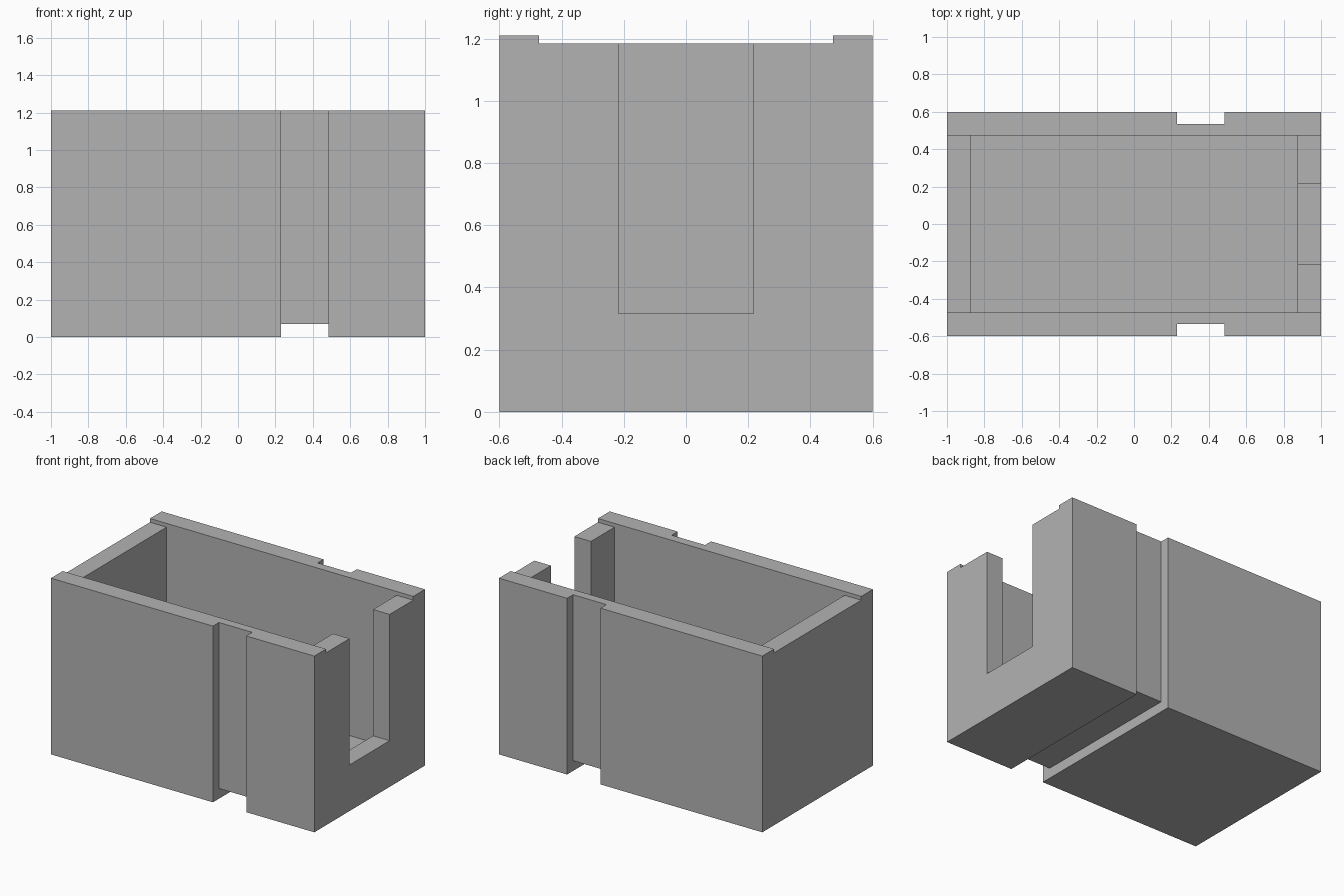
import bpy
import bmesh
from mathutils import Vector

if "Cube" in bpy.data.objects:
    bpy.data.objects.remove(bpy.data.objects["Cube"], do_unlink=True)

LENGTH, DEPTH, HEIGHT = 2.0, 1.2, 1.21
RIM = 1.184            # top of the two lower end walls
INNER_X, INNER_Y = 0.874, 0.473
FLOOR = 0.125
GROOVE = (0.23, 0.483)  # x range of the outer strap groove
GROOVE_DEPTH = 0.065
OVER = 0.1             # how far cutters reach past the surface

grey = bpy.data.materials.new("plain grey")
grey.use_nodes = True
colour = (0.45, 0.45, 0.45, 1)
grey.diffuse_color = colour
grey.node_tree.nodes["Principled BSDF"].inputs["Base Color"].default_value = colour


def box(name, low, high):
    """Axis-aligned box between two corners."""
    low, high = Vector(low), Vector(high)
    bm = bmesh.new()
    bmesh.ops.create_cube(bm, size=1)
    bmesh.ops.scale(bm, vec=high - low, verts=bm.verts)
    bmesh.ops.translate(bm, vec=(low + high) / 2, verts=bm.verts)
    mesh = bpy.data.meshes.new(name)
    bm.to_mesh(mesh)
    bm.free()
    mesh.materials.append(grey)
    obj = bpy.data.objects.new(name, mesh)
    bpy.context.collection.objects.link(obj)
    return obj


# Solid block that becomes the open container
body = box("open_box", (-LENGTH / 2, -DEPTH / 2, 0), (LENGTH / 2, DEPTH / 2, HEIGHT))

top = HEIGHT + OVER
cutters = [
    # Inner cavity
    box("cavity_cutter", (-INNER_X, -INNER_Y, FLOOR), (INNER_X, INNER_Y, top)),
    # Lowered end walls
    box("rim_cutter", (-LENGTH, -INNER_Y, RIM), (LENGTH, INNER_Y, top)),
    # Tall slot in the left end wall
    box("slot_cutter", (INNER_X - OVER, -0.217, 0.317), (LENGTH, 0.217, top)),
    # Groove under the base
    box("base_groove_cutter", (GROOVE[0], -DEPTH, -OVER), (GROOVE[1], DEPTH, 0.07)),
]
# Matching grooves up the front and back
for side, label in ((-1, "front"), (1, "back")):
    ys = sorted((side * (DEPTH / 2 - GROOVE_DEPTH), side * DEPTH))
    cutters.append(box(label + "_groove_cutter",
                       (GROOVE[0], ys[0], -OVER), (GROOVE[1], ys[1], top)))

for cutter in cutters:
    cutter.hide_render = True
    mod = body.modifiers.new(cutter.name, "BOOLEAN")
    mod.operation = "DIFFERENCE"
    mod.solver = "EXACT"
    mod.object = cutter

# Bake the cuts and discard the helpers
bpy.context.view_layer.update()
graph = bpy.context.evaluated_depsgraph_get()
cut_mesh = bpy.data.meshes.new_from_object(body.evaluated_get(graph))
body.modifiers.clear()
body.data = cut_mesh
for cutter in cutters:
    bpy.data.objects.remove(cutter, do_unlink=True)
